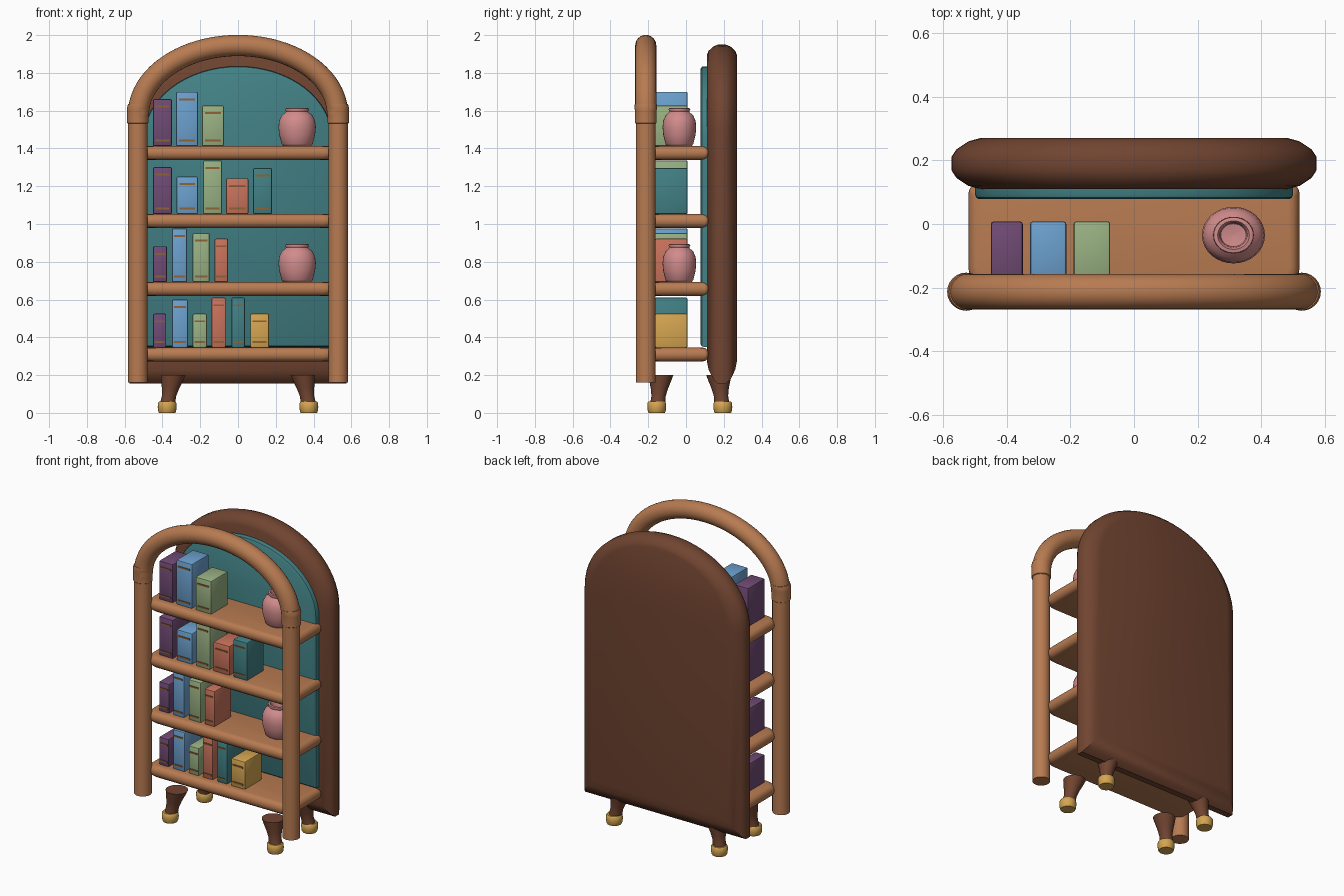
import bpy, bmesh, math
from mathutils import Vector

cube = bpy.data.objects.get("Cube")
if cube:
    bpy.data.objects.remove(cube, do_unlink=True)


def material(name, r, g, b):
    mat = bpy.data.materials.new(name)
    mat.use_nodes = True
    col = [(c / 255) ** 2.2 for c in (r, g, b)] + [1]
    mat.diffuse_color = col
    mat.node_tree.nodes["Principled BSDF"].inputs["Base Color"].default_value = col
    return mat


WOOD = material("warm wood", 182, 122, 82)
BROWN = material("dark brown wood", 112, 70, 52)
TEAL = material("teal", 68, 128, 132)
GOLD = material("gold", 212, 164, 82)
PINK = material("dusty pink", 208, 138, 138)
PURPLE = material("plum", 112, 76, 116)
BLUE = material("sky blue", 108, 160, 206)
GREEN = material("sage green", 152, 176, 130)
RED = material("terracotta", 200, 114, 92)
BRONZE = material("bronze", 142, 98, 54)


def finish(name, bm, mat, angle=35):
    bmesh.ops.recalc_face_normals(bm, faces=bm.faces)
    mesh = bpy.data.meshes.new(name)
    bm.to_mesh(mesh)
    bm.free()
    mesh.materials.append(mat)
    obj = bpy.data.objects.new(name, mesh)
    bpy.context.collection.objects.link(obj)
    bpy.ops.object.select_all(action='DESELECT')
    obj.select_set(True)
    bpy.context.view_layer.objects.active = obj
    bpy.ops.object.shade_smooth_by_angle(angle=math.radians(angle))
    return obj


def loft(name, rings, mat, angle=35):
    """Skin a row of equal point rings and cap both ends."""
    bm = bmesh.new()
    loops = [[bm.verts.new(p) for p in ring] for ring in rings]
    n = len(loops[0])
    for a, b in zip(loops, loops[1:]):
        for i in range(n):
            j = (i + 1) % n
            bm.faces.new((a[i], a[j], b[j], b[i]))
    bm.faces.new(loops[0])
    bm.faces.new(loops[-1])
    return finish(name, bm, mat, angle)


def circle(center, radius, u=Vector((1, 0, 0)), v=Vector((0, 1, 0)), n=24):
    turn = [2 * math.pi * i / n for i in range(n)]
    return [Vector(center) + radius * (math.cos(t) * u + math.sin(t) * v) for t in turn]


def box(name, lo, hi, mat, bevel=0.0, segments=2):
    bm = bmesh.new()
    bmesh.ops.create_cube(bm, size=1)
    lo, hi = Vector(lo), Vector(hi)
    for vert in bm.verts:
        vert.co = (lo + hi) / 2 + vert.co * (hi - lo)
    if bevel:
        bmesh.ops.bevel(bm, geom=bm.edges[:], offset=bevel, segments=segments,
                        affect='EDGES', profile=0.5)
    return finish(name, bm, mat)


def arched(y, half, bottom, spring, top, n=32):
    """Outline of an arched board at depth y."""
    pts = [(-half, y, bottom), (half, y, bottom)]
    for i in range(n + 1):
        t = math.pi * i / n
        pts.append((half * math.cos(t), y, spring + (top - spring) * math.sin(t)))
    return pts


# Back board, with a wide rounded border that tapers most at the bottom
border = [(0.11, 1), (0.12, 0.6), (0.145, 0.18), (0.17, 0),
          (0.21, 0), (0.235, 0.18), (0.26, 0.6), (0.27, 1)]
loft("back_board", [arched(y, 0.575 - 0.09 * k, 0.155 + 0.12 * k, 1.49, 1.95 - 0.055 * k)
                    for y, k in border], BROWN, 40)

# Teal lining
lining = [(0.078, 0.012), (0.084, 0.003), (0.092, 0), (0.12, 0)]
loft("back_lining", [arched(y, 0.5 - k, 0.35 + k, 1.45, 1.835 - k)
                     for y, k in lining], TEAL)

# Front arch
FRONT_Y = -0.213
arch = []
for i in range(41):
    t = math.pi * i / 40
    normal = Vector((0.365 * math.cos(t), 0, 0.527 * math.sin(t))).normalized()
    center = (0.527 * math.cos(t), FRONT_Y, 1.58 + 0.365 * math.sin(t))
    arch.append(circle(center, 0.056, normal))
loft("front_arch", arch, WOOD)

# Shelves with pill shaped edges and rounded front corners
SHELF_TOPS = [0.345, 0.692, 1.052, 1.412]
for k, top in enumerate(SHELF_TOPS):
    rings = []
    for i in range(9):
        t = math.pi * i / 8 - math.pi / 2
        inset = 0.03 * (1 - math.cos(t))
        z = top - 0.036 + 0.036 * math.sin(t)
        ring = []
        for cx, cy, r, start in ((0.5, 0.1, 0.02, 0), (-0.5, 0.1, 0.02, 90),
                                 (-0.455, -0.145, 0.065, 180), (0.455, -0.145, 0.065, 270)):
            for step in range(7):
                a = math.radians(start + 15 * step)
                x = cx + r * math.cos(a)
                y = cy + r * math.sin(a)
                ring.append((x * (1 - inset / 0.52), y - inset * (y + 0.045) / 0.17, z))
        rings.append(ring)
    loft(f"shelf_{k + 1}", rings, WOOD)

# Posts, collars and feet
for side, s in (("right", -1), ("left", 1)):
    post = [(0.16, 0.052), (1.56, 0.052)]
    loft(f"{side}_post", [circle((s * 0.53, FRONT_Y, z), r) for z, r in post], WOOD)
    collar = [(1.53, 0.05, 0), (1.535, 0.057, 0), (1.6, 0.057, 0),
              (1.615, 0.06, 0.002), (1.635, 0.058, 0.006)]
    loft(f"{side}_collar", [circle((s * (0.53 - dx), FRONT_Y, z), r)
                            for z, r, dx in collar], WOOD)
    for place, y, lean in (("front", -0.155, 0.022), ("back", 0.195, -0.022)):
        foot = [(0.05, 0.04), (0.09, 0.038), (0.13, 0.046), (0.17, 0.058), (0.2, 0.066)]
        loft(f"{place}_{side}_leg",
             [circle((s * (0.375 - 0.2 * (z - 0.04)), y + lean * z / 0.2, z), r)
              for z, r in foot], BROWN)
        cap = [(0, 0.043), (0.008, 0.047), (0.03, 0.05), (0.052, 0.049), (0.06, 0.043)]
        loft(f"{place}_{side}_foot_cap",
             [circle((s * 0.375, y, z), r) for z, r in cap], GOLD)

# Vases with a flared rim and hollow neck
vase = [(0.072, 0), (0.082, 0.012), (0.095, 0.06), (0.099, 0.1), (0.095, 0.135),
        (0.08, 0.165), (0.064, 0.176), (0.058, 0.183), (0.064, 0.193), (0.062, 0.2),
        (0.05, 0.202), (0.043, 0.192), (0.04, 0.16), (0.004, 0.155)]
for k, level in (("lower", 1), ("upper", 3)):
    base = SHELF_TOPS[level]
    loft(f"{k}_vase", [circle((0.313, -0.035, base + z), r, v=Vector((0, 0.9, 0)), n=32)
                       for r, z in vase], PINK, 60)

# Books: left edge, right edge, height above the shelf
rows = [
    [(PURPLE, -.45, -.38, .18), (BLUE, -.35, -.265, .255), (GREEN, -.24, -.165, .18),
     (RED, -.14, -.065, .265), (TEAL, -.035, .037, .265), (GOLD, .065, .165, .18)],
    [(PURPLE, -.45, -.375, .19), (BLUE, -.35, -.27, .285),
     (GREEN, -.24, -.15, .26), (RED, -.125, -.052, .23)],
    [(PURPLE, -.45, -.35, .25), (BLUE, -.325, -.213, .2), (GREEN, -.185, -.085, .285),
     (RED, -.063, .055, .19), (TEAL, .08, .18, .245)],
    [(PURPLE, -.45, -.35, .25), (BLUE, -.327, -.213, .288), (GREEN, -.19, -.075, .215)],
]
for k, (base, row) in enumerate(zip(SHELF_TOPS, rows)):
    for i, (mat, x0, x1, height) in enumerate(row):
        name = f"book_{k + 1}_{i + 1}"
        box(name, (x0, -0.165, base), (x1, 0.008, base + height), mat, 0.008)
        margin = (x1 - x0) * 0.13
        for end, z in (("lower", base + 0.03), ("upper", base + height - 0.04)):
            box(f"{name}_{end}_band", (x0 + margin, -0.169, z - 0.005),
                (x1 - margin, -0.163, z + 0.005), BRONZE)
